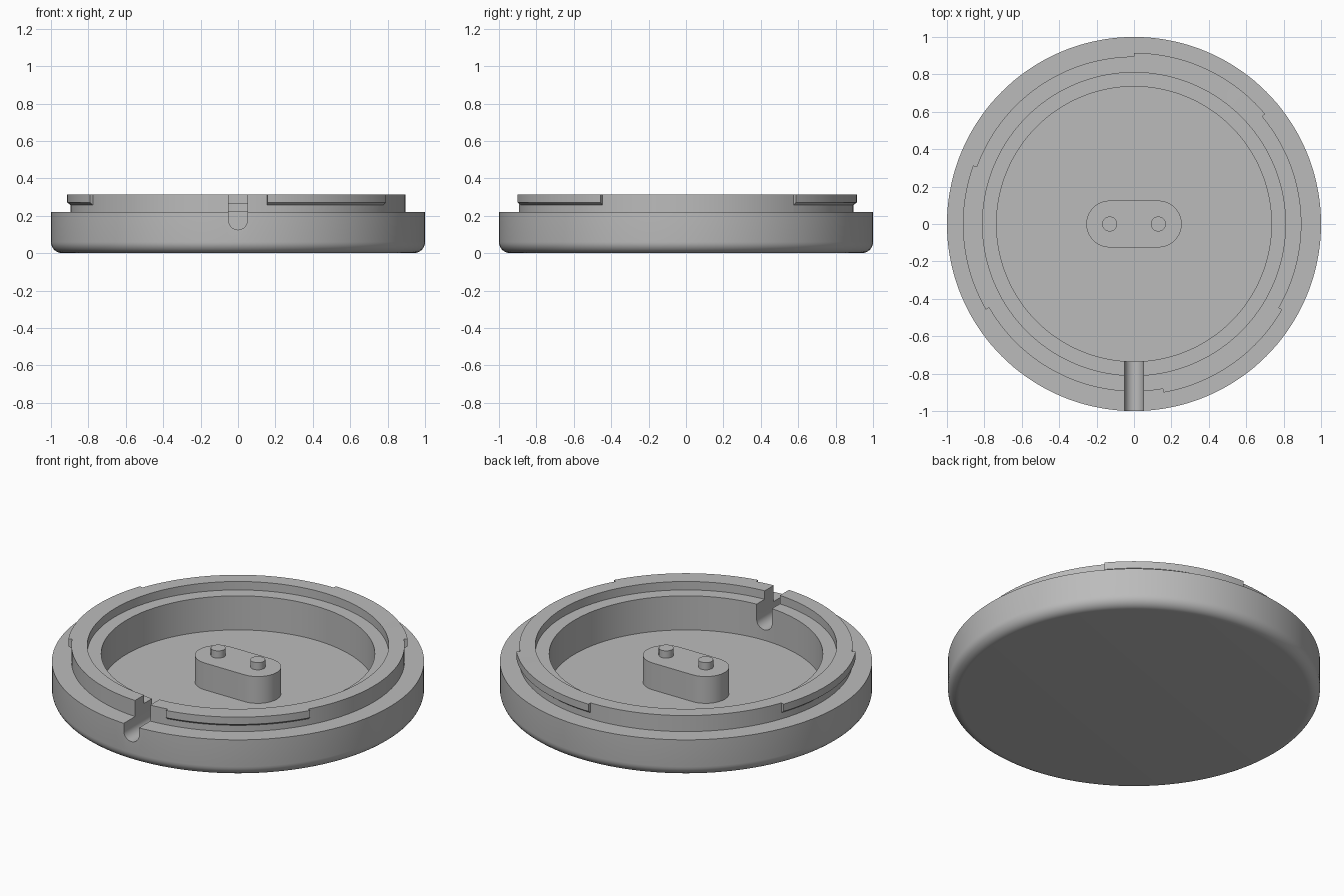
import bpy, bmesh
from math import radians, sin, cos, pi
from mathutils import Matrix, Vector

cube = bpy.data.objects.get("Cube")
if cube:
    bpy.data.objects.remove(cube, do_unlink=True)

grey = bpy.data.materials.new("plain grey")
grey.use_nodes = True
colour = (0.5, 0.5, 0.5, 1)
grey.diffuse_color = colour
grey.node_tree.nodes["Principled BSDF"].inputs["Base Color"].default_value = colour


def make_object(name, bm):
    bmesh.ops.remove_doubles(bm, verts=bm.verts, dist=1e-5)
    bmesh.ops.recalc_face_normals(bm, faces=bm.faces)
    mesh = bpy.data.meshes.new(name)
    bm.to_mesh(mesh)
    bm.free()
    mesh.materials.append(grey)
    obj = bpy.data.objects.new(name, mesh)
    bpy.context.collection.objects.link(obj)
    return obj


def lathe(name, profile, start=0, sweep=360, closed=False):
    """Turn an (r, z) profile about z; a closed profile gets end caps."""
    bm = bmesh.new()
    turn = Matrix.Rotation(radians(start), 3, "Z")
    verts = [bm.verts.new(turn @ Vector((r, 0, z))) for r, z in profile]
    geom = verts + [bm.edges.new(pair) for pair in zip(verts, verts[1:])]
    if closed:
        geom.append(bm.faces.new(verts))
    bmesh.ops.spin(bm, geom=geom, cent=(0, 0, 0), axis=(0, 0, 1),
                   angle=radians(sweep), steps=round(sweep / 2.5))
    return make_object(name, bm)


def prism(name, points, depth):
    """Extrude a flat outline of 3D points along the depth vector."""
    bm = bmesh.new()
    face = bm.faces.new([bm.verts.new(p) for p in points])
    moved = bmesh.ops.extrude_face_region(bm, geom=[face], use_keep_orig=True)["geom"]
    bmesh.ops.translate(bm, vec=depth,
                        verts=[v for v in moved if isinstance(v, bmesh.types.BMVert)])
    return make_object(name, bm)


def arc(cx, cy, r, start, end, n=16):
    angles = [radians(start + (end - start) * i / n) for i in range(n + 1)]
    return [(cx + r * cos(a), cy + r * sin(a)) for a in angles]


def combine(target, tool, operation):
    mod = target.modifiers.new(operation, "BOOLEAN")
    mod.operation, mod.object, mod.solver = operation, tool, "EXACT"
    bpy.context.view_layer.objects.active = target
    bpy.ops.object.modifier_apply(modifier=mod.name)
    bpy.data.objects.remove(tool, do_unlink=True)


# Round dish with a filleted base, stepped rim and inner ledge
floor, rim_top, rim_r = 0.063, 0.315, 0.895
profile = [(0, 0)] + arc(0.94, 0.06, 0.06, -90, 0, 8) + [
    (1, 0.22), (rim_r, 0.22), (rim_r, rim_top), (0.81, rim_top),
    (0.81, 0.265), (0.735, 0.265), (0.735, floor), (0, floor)]
dish = lathe("dish", profile)

# Three bayonet tabs with chamfered undersides
tab_profile = [(0.86, rim_top), (0.86, 0.257), (rim_r, 0.257),
               (0.915, 0.272), (0.915, rim_top)]
for start in (40, 160, 280):
    combine(dish, lathe("tab", tab_profile, start, 50, True), "UNION")

# Round-bottomed cable slot through the front wall
outline = arc(0, 0.175, 0.05, 180, 360) + [(0.05, 0.5), (-0.05, 0.5)]
slot = prism("slot_cutter", [(x, -1.1, z) for x, z in outline], (0, 0.4, 0))
slot.hide_render = True
combine(dish, slot, "DIFFERENCE")

# Central oblong post and its two contact pins
post_top = 0.222
outline = arc(0.13, 0, 0.125, -90, 90, 24) + arc(-0.13, 0, 0.125, 90, 270, 24)
parts = [dish, prism("center_post", [(x, y, floor - 0.01) for x, y in outline],
                     (0, 0, post_top - floor + 0.01))]
for side, x in (("left", 0.13), ("right", -0.13)):
    circle = arc(x, 0, 0.04, 0, 348.75, 31)
    parts.append(prism(side + "_pin", [(px, py, post_top - 0.01) for px, py in circle],
                       (0, 0, 0.053)))

# Smooth curved walls, keep crisp edges
bpy.ops.object.select_all(action="DESELECT")
for part in parts:
    part.select_set(True)
bpy.context.view_layer.objects.active = dish
bpy.ops.object.shade_smooth_by_angle(angle=radians(25))
